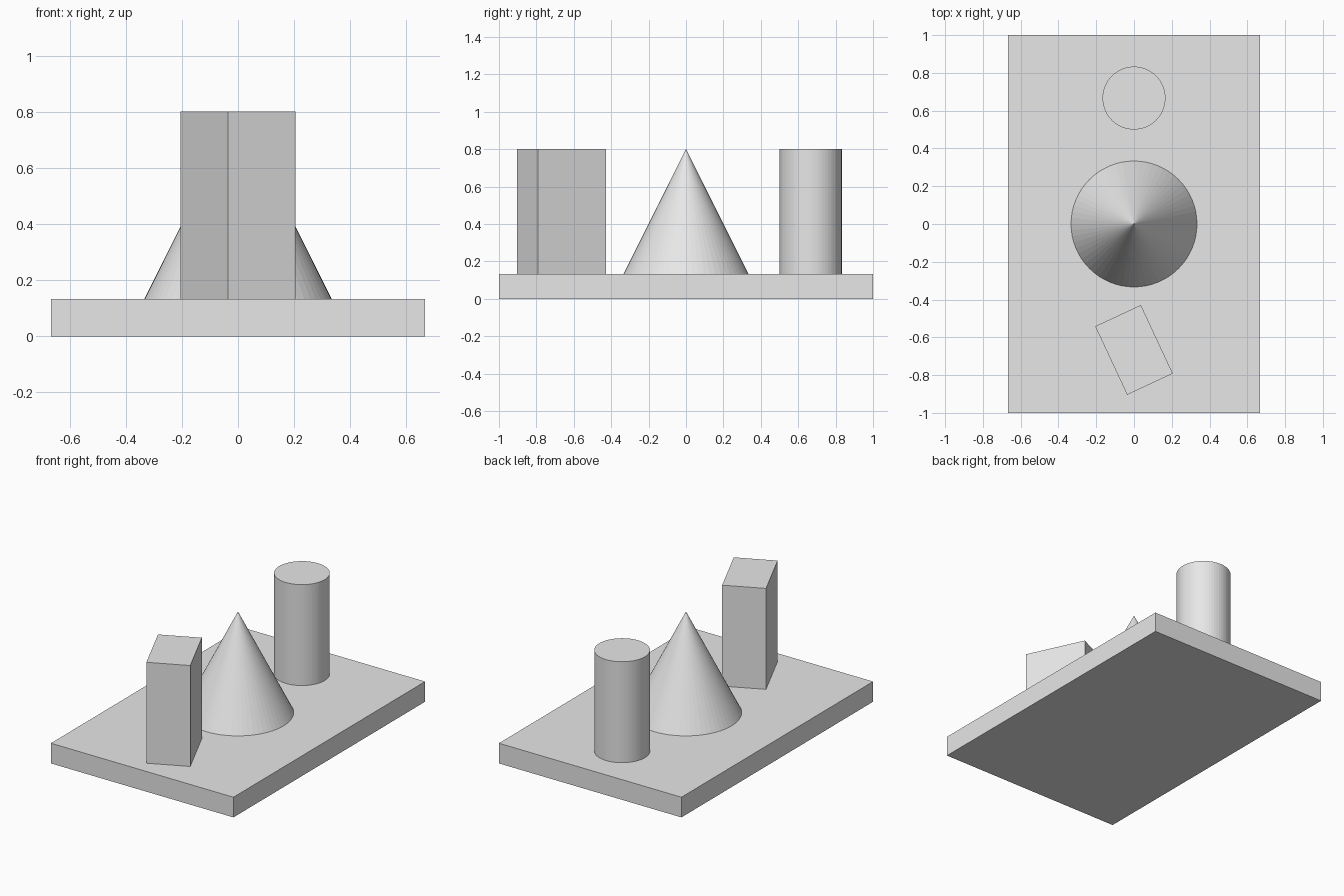
import bpy
import math

cube = bpy.data.objects.get("Cube")
if cube:
    bpy.data.objects.remove(cube, do_unlink=True)

# Single plain grey material
GREY = (0.8, 0.8, 0.8, 1)
grey = bpy.data.materials.new("light grey")
grey.use_nodes = True
grey.diffuse_color = GREY
grey.node_tree.nodes["Principled BSDF"].inputs["Base Color"].default_value = GREY

THICK = 2 / 15           # base thickness
HEIGHT = 2 / 3           # height of each solid above the base
MIDDLE = THICK + HEIGHT / 2
SPACING = 2 / 3          # distance between solids along the base
SIDES = 64


def finish(name):
    obj = bpy.context.object
    obj.name = obj.data.name = name
    obj.data.materials.append(grey)
    return obj


def block(name, size, location, turn=0):
    bpy.ops.mesh.primitive_cube_add(size=1, location=location)
    obj = finish(name)
    obj.scale = size
    obj.rotation_euler.z = turn
    bpy.ops.object.transform_apply(location=False, rotation=False, scale=True)
    return obj


# Flat base plate
block("base_plate", (4 / 3, 2, THICK), (0, 0, THICK / 2))

# Turned rectangular pillar at the front
block("square_pillar", (4 / 15, 0.4, HEIGHT), (0, -SPACING, MIDDLE), math.radians(25))

# Cone in the middle
bpy.ops.mesh.primitive_cone_add(vertices=SIDES, radius1=1 / 3, radius2=0,
                                depth=HEIGHT, location=(0, 0, MIDDLE))
finish("cone")

# Round pillar at the back
bpy.ops.mesh.primitive_cylinder_add(vertices=SIDES, radius=1 / 6, depth=HEIGHT,
                                    location=(0, SPACING, MIDDLE))
finish("round_pillar")
